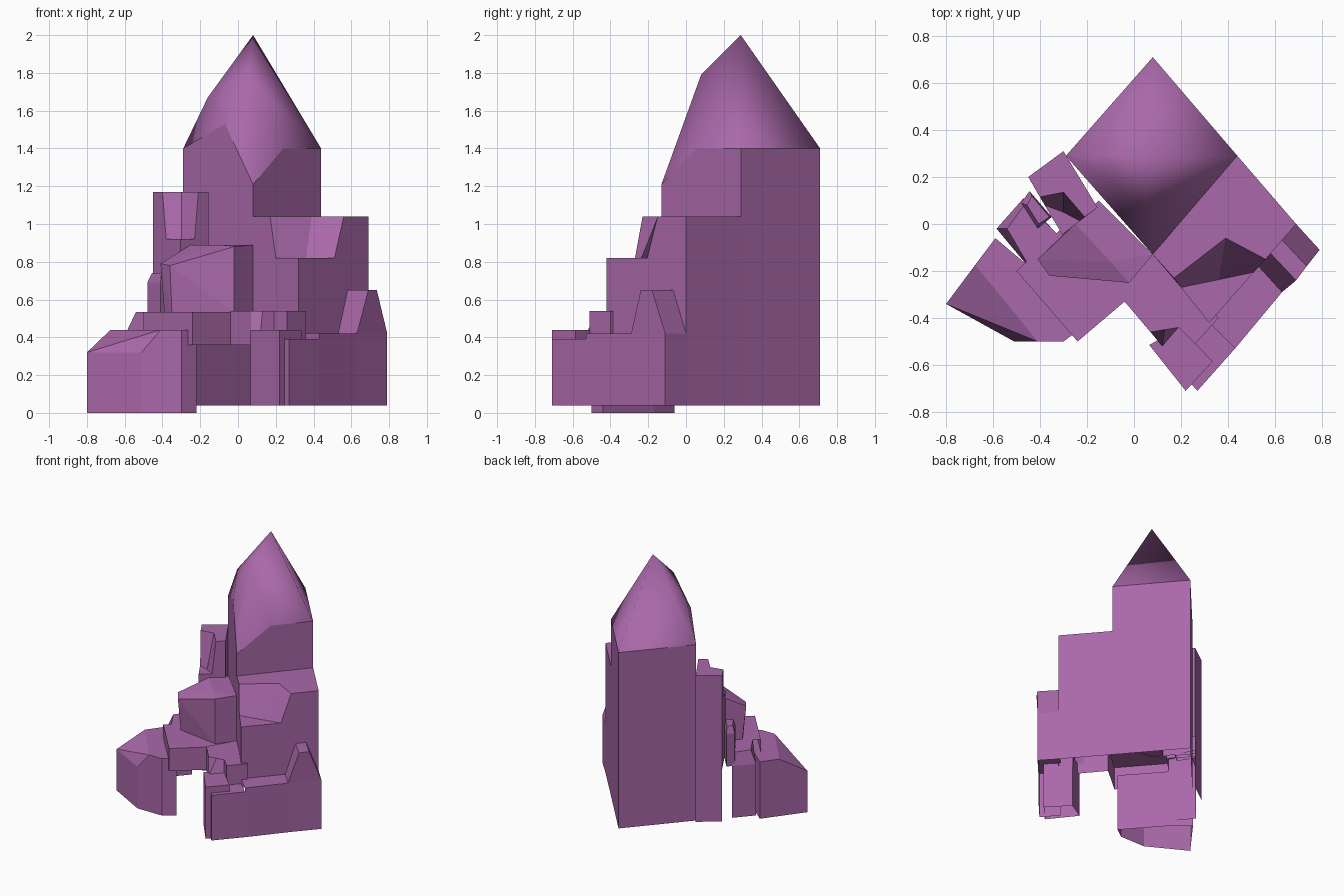
import bpy, bmesh, math

cube = bpy.data.objects.get("Cube")
if cube:
    bpy.data.objects.remove(cube, do_unlink=True)

purple = bpy.data.materials.new("purple_rock")
purple.use_nodes = True
COLOR = (0.40, 0.14, 0.40, 1.0)
purple.diffuse_color = COLOR
purple.node_tree.nodes["Principled BSDF"].inputs["Base Color"].default_value = COLOR

BASE = 0.04


def finish(name, bm):
    mesh = bpy.data.meshes.new(name)
    bm.to_mesh(mesh)
    bm.free()
    mesh.materials.append(purple)
    bpy.context.collection.objects.link(bpy.data.objects.new(name, mesh))


def stack(name, *layers, skip=(), skip_low=()):
    """Open-bottomed shell through matching outlines, each (height, points).
    Sides in skip are left out; those in skip_low only on the lowest band."""
    bm = bmesh.new()
    rings = [[bm.verts.new((x, y, z)) for x, y in pts] for z, pts in layers]
    for level, (low, high) in enumerate(zip(rings, rings[1:])):
        n = len(low)
        for i in range(n):
            if i in skip or (level == 0 and i in skip_low):
                continue
            j = (i + 1) % n
            bm.faces.new((low[i], low[j], high[j], high[i]))
    bm.faces.new(rings[-1])
    bmesh.ops.remove_doubles(bm, verts=bm.verts[:], dist=0.0005)
    finish(name, bm)


def prism(name, pts, low, high, skip=()):
    stack(name, (low, pts), (high, pts), skip=skip)


def hull(name, pts, smooth_top=False):
    """Faceted boulder wrapped around a few points, open underneath."""
    bm = bmesh.new()
    for p in pts:
        bm.verts.new(p)
    bmesh.ops.convex_hull(bm, input=bm.verts[:])
    loose = [v for v in bm.verts if not v.link_faces]
    bmesh.ops.delete(bm, geom=loose, context="VERTS")
    bmesh.ops.dissolve_limit(bm, angle_limit=math.radians(2),
                             verts=bm.verts[:], edges=bm.edges[:])
    bmesh.ops.recalc_face_normals(bm, faces=bm.faces)
    under = [f for f in bm.faces if f.normal.z < -0.5]
    bmesh.ops.delete(bm, geom=under, context="FACES")
    if smooth_top:
        for f in bm.faces:
            f.smooth = f.normal.z > 0.1
        for e in bm.edges:
            e.smooth = all(f.smooth for f in e.link_faces)
    finish(name, bm)


# Main spire: diamond column with a bulging, chipped point
back, right, front, left = (0.08, 0.71), (0.44, 0.29), (0.08, -0.13), (-0.29, 0.29)
shoulder_end = (0.69, 0)
spire = [(*left, 0.53), (*front, 0.89), (*right, 1.04), (*back, 0.68)]
spire += [(*p, 1.4) for p in (back, right, left)]
spire += [(*front, 1.21), (0.24, 0.057, 1.4), (-0.07, 0.04, 1.53),
          (-0.16, 0.22, 1.67), (0.05, 0.08, 1.79), (0.05, 0, 1.57),
          (0.08, 0.29, 2)]
hull("main_spire", spire, smooth_top=True)

# Rear walls under the spire and shoulder
bm = bmesh.new()
path = [(shoulder_end, 1.04), (right, 1.04), (back, 0.68), (left, 0.53)]
low = [bm.verts.new((*p, BASE)) for p, z in path]
high = [bm.verts.new((*p, z)) for p, z in path]
for i in range(len(path) - 1):
    bm.faces.new((low[i], low[i + 1], high[i + 1], high[i]))
finish("rear_walls", bm)

# Shoulder: lower column with its front corner broken away
ledge_a, ledge_b = (0.2, -0.27), (0.51, -0.205)
corner = [front, ledge_a, (0.32, -0.42), ledge_b, shoulder_end, right]
stack("shoulder", (0.42, corner), (0.82, corner),
      (0.82, [front, ledge_a, (0.36, -0.237), ledge_b, shoulder_end, right]),
      (1.04, [front, (0.17, -0.23), (0.39, -0.06), (0.56, -0.15), shoulder_end, right]),
      skip=(4, 5))

# Side column with a matching broken corner
side_l, side_r, side_b = (-0.45, 0.2), (-0.155, 0.07), (-0.3, 0.31)
chip_a, chip_b = (-0.38, 0.08), (-0.23, 0.013)
side = [side_l, chip_a, (-0.305, -0.045), chip_b, side_r, side_b]
stack("side_column", (BASE, side), (0.45, side), (0.92, side),
      (0.92, [side_l, chip_a, (-0.3, 0.05), chip_b, side_r, side_b]),
      (1.17, [side_l, (-0.4, 0.115), (-0.3, 0.135), (-0.21, 0.03), side_r, side_b]),
      skip_low=(0, 1, 2, 3, 4))

# Overhanging boulder in front of the spire
ledge = [(-0.02, -0.25), (0.08, -0.13), (-0.15, 0.1)]
hull("hanging_boulder",
     [(*p, 0.53) for p in ledge] + [(*p, 0.89) for p in ledge[1:]]
     + [(-0.02, -0.25, 0.88), (-0.1, -0.16, 0.89), (-0.25, 0, 0.89),
        (-0.41, -0.15, 0.79), (-0.36, -0.22, 0.78), (-0.39, -0.13, 0.53),
        (-0.35, -0.2, 0.53)])

# Outer stone with a tapered top
outer = [(0.53, -0.18), (0.63, -0.29), (0.79, -0.11), shoulder_end]
stack("outer_stone", (BASE, outer), (0.42, outer),
      (0.65, [(0.58, -0.124), (0.69, -0.24), (0.735, -0.18), (0.63, -0.068)]),
      skip=(3,), skip_low=(0,))

# Low blocks along the front
prism("front_long_block",
      [(0.32, -0.42), (0.43, -0.53), (0.63, -0.29), (0.53, -0.18)],
      BASE, 0.42, skip=(0, 2, 3))
prism("front_end_block",
      [(0.17, -0.6), (0.27, -0.71), (0.43, -0.53), (0.32, -0.42)],
      BASE, 0.39, skip=(2, 3))
prism("front_corner_block",
      [(0.065, -0.515), (0.22, -0.71), (0.335, -0.585), (0.195, -0.44)],
      BASE, 0.44)

# Raised shelf with a chipped tip
shelf_l = [(-0.04, -0.33), (0.07, -0.46)]
shelf_r = [(0.19, -0.44), (0.26, -0.51), (0.36, -0.4), (0.2, -0.2), front]
shelf = shelf_l + [(0.12, -0.52)] + shelf_r
stack("raised_shelf", (0.36, shelf), (0.44, shelf),
      (0.54, shelf_l + [(0.13, -0.45)] + shelf_r), skip=(6, 7))

# Bridge slab over the open hollow
prism("bridge_slab",
      [(-0.5, -0.2), (-0.24, -0.5), (-0.04, -0.33), front, (-0.2, 0.08), (-0.33, -0.04)],
      0.36, 0.535, skip=(2, 3, 4, 5))

# Small stones beside the side column
small = [(-0.585, -0.02), (-0.46, -0.17), (-0.33, -0.04), (-0.47, 0.11)]
stack("small_stone", (BASE, small), (0.44, small),
      (0.535, [(-0.54, -0.02), (-0.455, -0.165), (-0.33, -0.04), (-0.46, 0.09)]),
      skip_low=(1, 2))
tip = [(-0.48, 0.09), (-0.41, -0.02), (-0.35, 0.03), (-0.445, 0.14)]
stack("small_stone_tip", (0.44, tip), (0.69, tip),
      (0.74, [(-0.455, 0.08), (-0.405, 0), (-0.36, 0.03), (-0.435, 0.12)]))

# Large front boulder with one sloping shoulder
boulder = [(-0.8, -0.34), (-0.51, -0.5), (-0.3, -0.5), (-0.22, -0.44),
           (-0.46, -0.17), (-0.59, -0.06)]
slope = [(-0.675, -0.175), (-0.41, -0.5)]
hull("front_boulder",
     [(*p, 0) for p in boulder] + [(*p, 0.32) for p in boulder[:2]]
     + [(*p, 0.44) for p in slope + boulder[2:]])
